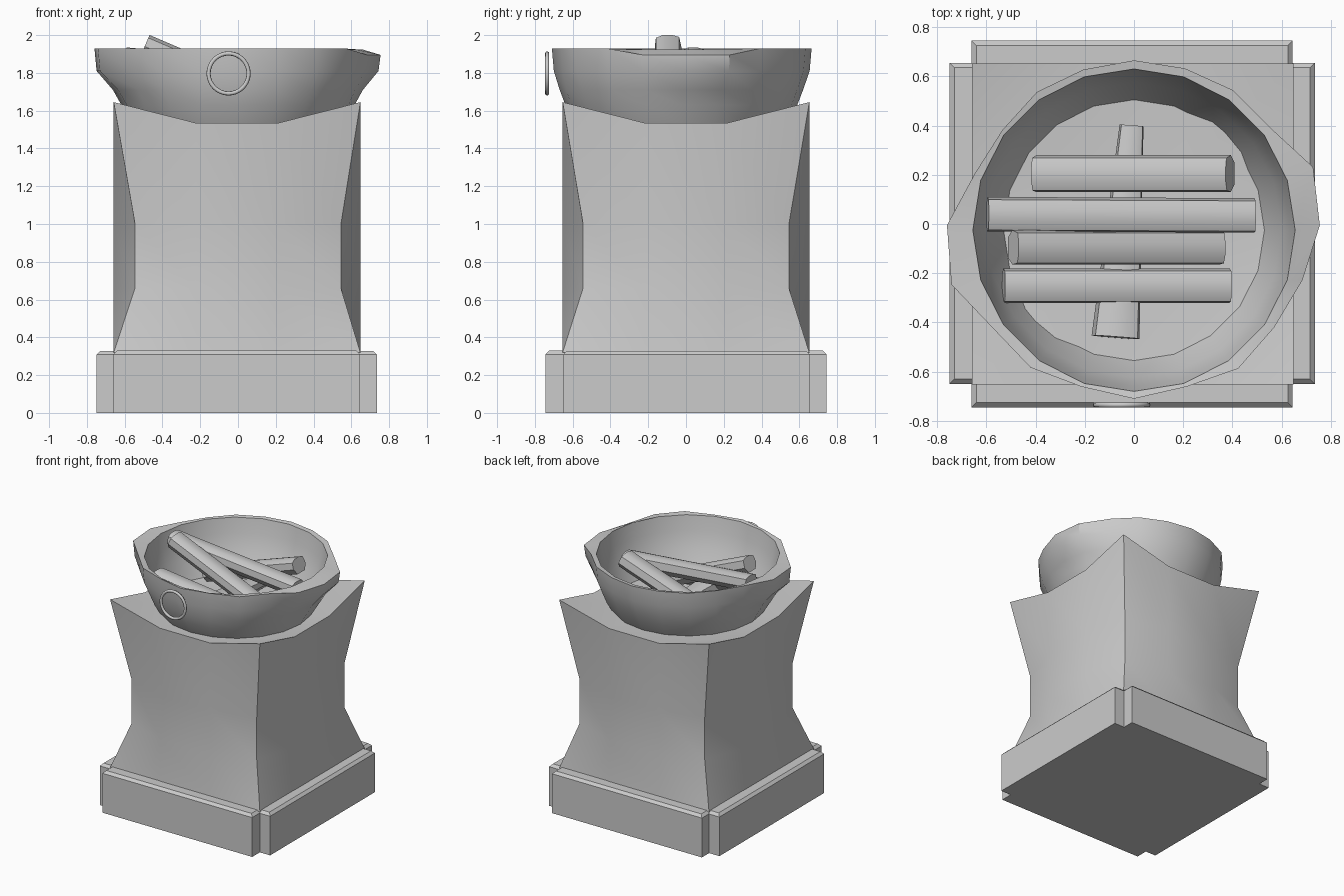
import bpy, bmesh, math
from mathutils import Matrix, Vector

if "Cube" in bpy.data.objects:
    bpy.data.objects.remove(bpy.data.objects["Cube"])


def finish(name, bm, angle=30):
    bmesh.ops.recalc_face_normals(bm, faces=bm.faces)
    me = bpy.data.meshes.new(name)
    bm.to_mesh(me)
    bm.free()
    ob = bpy.data.objects.new(name, me)
    bpy.context.collection.objects.link(ob)
    bpy.ops.object.select_all(action='DESELECT')
    ob.select_set(True)
    bpy.context.view_layer.objects.active = ob
    bpy.ops.object.shade_smooth_by_angle(angle=math.radians(angle))
    return ob


# plinth: two crossing slabs with chamfered top edges
def slab(name, x0, x1, y0, y1, h):
    bm = bmesh.new()
    bmesh.ops.create_cube(bm, size=1)
    for v in bm.verts:
        v.co = (x1 if v.co.x > 0 else x0, y1 if v.co.y > 0 else y0, h if v.co.z > 0 else 0)
    top = [e for e in bm.edges if all(v.co.z > h / 2 for v in e.verts)]
    bmesh.ops.bevel(bm, geom=top, offset=0.02, segments=1, affect='EDGES')
    finish(name, bm, 20)


slab("plinth_slab_long", -0.66, 0.645, -0.745, 0.745, 0.33)
slab("plinth_slab_wide", -0.75, 0.735, -0.65, 0.655, 0.328)

# pillar: 3x3x3 block with pinched corners and raised top horns
bm = bmesh.new()
bmesh.ops.create_cube(bm, size=1)
bmesh.ops.subdivide_edges(bm, edges=bm.edges[:], cuts=2, use_grid_fill=True)
levels = [0.32, 0.66, 1.0, 1.535]
for v in bm.verts:
    i = round((v.co.z + 0.5) * 3)
    corner = abs(v.co.x) > 0.4 and abs(v.co.y) > 0.4
    k = 1.09 if corner and i in (1, 2) else 1.306
    z = 1.645 if corner and i == 3 else levels[i]
    v.co = (v.co.x * k - (0.005 if k > 1.2 else 0), v.co.y * k, z)
finish("pillar", bm, 25)

# bowl: lofted rings, irregular hammered lip outside, round inside
N = 20
lip = [0.755, 0.765, 0.68, 0.68, 0.67, 0.67, 0.665, 0.67, 0.66, 0.68,
       0.76, 0.78, 0.71, 0.715, 0.69, 0.705, 0.69, 0.72, 0.705, 0.72]
# (base radius, share of lip shape, height)
rings = [(0.53, 0, 1.535), (0.60, 0, 1.68), (0.635, 0, 1.81), (0.655, 0, 1.925),
         (0.0, 1, 1.93), (0.0, 0.985, 1.81), (0.63, 0.25, 1.71), (0.61, 0.05, 1.63),
         (0.56, 0, 1.535)]
bm = bmesh.new()
loops = []
for r, share, z in rings:
    loop = []
    for i in range(N):
        a = 2 * math.pi * i / N
        rad = r * (1 - share) + lip[i] * share
        cy = -0.02 * (1 - share) - 0.005
        dz = -0.035 if share == 1 and i in (0, 1, 19) else 0
        loop.append(bm.verts.new((rad * math.cos(a), cy + rad * math.sin(a), z + dz)))
    loops.append(loop)
for k in range(len(loops)):
    p, q = loops[k], loops[(k + 1) % len(loops)]
    for i in range(N):
        j = (i + 1) % N
        bm.faces.new((p[i], p[j], q[j], q[i]))
finish("bowl", bm, 40)

# ring handle on the front of the bowl
bpy.ops.mesh.primitive_torus_add(major_radius=0.106, minor_radius=0.011,
                                 major_segments=32, minor_segments=8,
                                 location=(-0.05, -0.735, 1.797),
                                 rotation=(math.pi / 2, 0, 0))
bpy.context.object.name = "ring_handle"
bpy.ops.object.shade_smooth()


# firewood: faceted beams from point a to point b, with end scale factors
def log(name, a, b, w=0.14, h=0.11, s0=1.0, s1=1.0):
    a, b = Vector(a), Vector(b)
    d = (b - a).normalized()
    side = Vector((0, 0, 1)).cross(d).normalized()
    up = d.cross(side)
    sec = [(-0.5, -0.1), (-0.3, -0.5), (0.3, -0.5), (0.5, -0.1), (0.42, 0.4), (0.15, 0.5),
           (-0.2, 0.5), (-0.46, 0.35)]
    bm = bmesh.new()
    ends = [[bm.verts.new(c + side * (x * w * s) + up * (y * h * s)) for x, y in sec]
            for c, s in ((a, s0), (b, s1))]
    p, q = ends
    n = len(sec)
    for i in range(n):
        j = (i + 1) % n
        bm.faces.new((p[i], p[j], q[j], q[i]))
    bm.faces.new(p[::-1])
    bm.faces.new(q)
    finish(name, bm, 30)


log("log_back", (-0.40, 0.205, 1.60), (0.39, 0.205, 1.87), 0.15)
log("log_top", (-0.595, 0.04, 1.88), (0.49, 0.035, 1.78), 0.14)
log("log_steep", (-0.49, -0.095, 1.95), (0.35, -0.095, 1.59), 0.14)
log("log_front", (-0.53, -0.25, 1.71), (0.39, -0.25, 1.60), 0.14)
log("log_cross", (-0.075, -0.46, 1.62), (-0.01, 0.40, 1.59), 0.15, 0.11, 1.3, 0.65)
